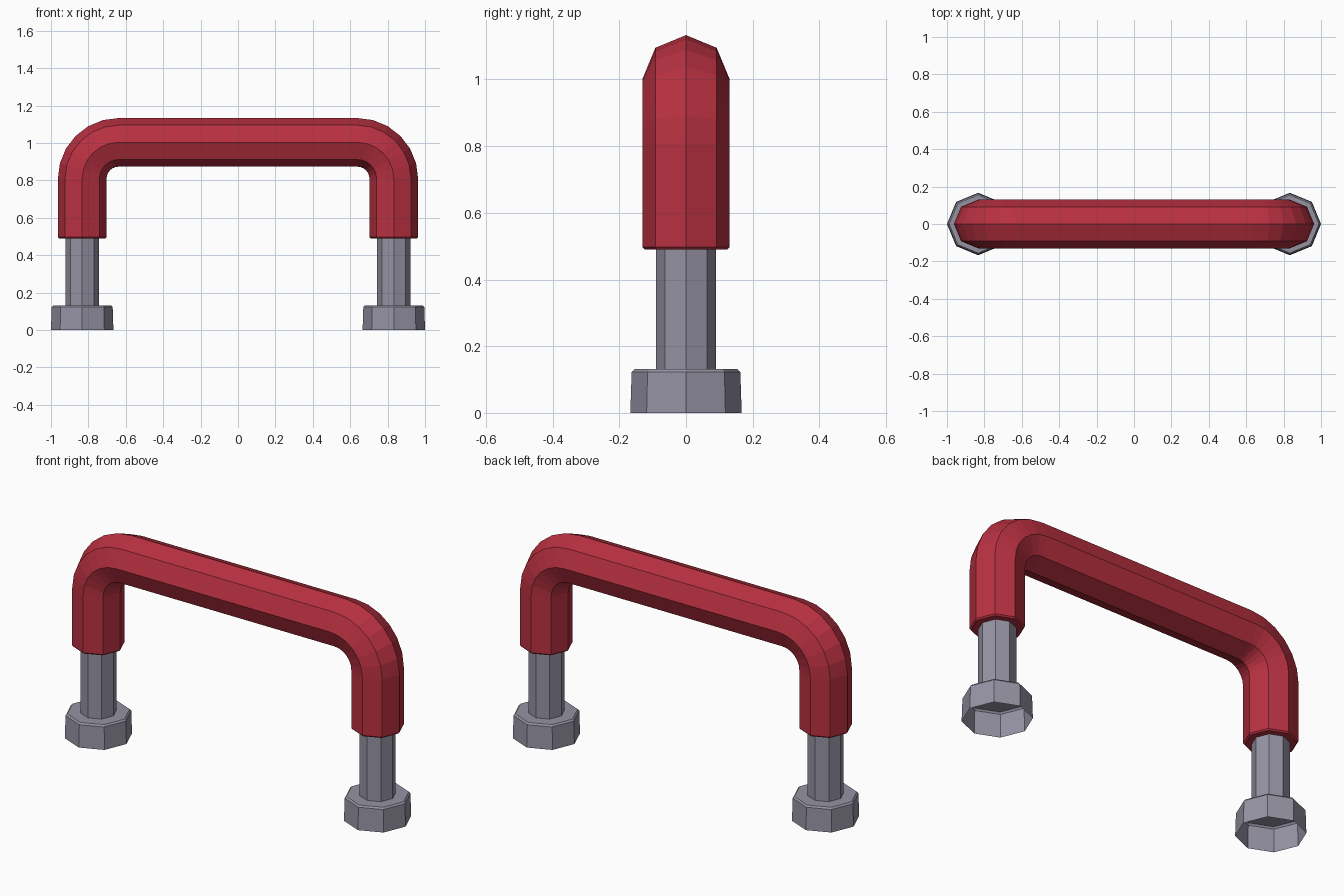
import bpy
import bmesh
from math import sin, cos, pi
from mathutils import Vector

if "Cube" in bpy.data.objects:
    bpy.data.objects.remove(bpy.data.objects["Cube"], do_unlink=True)

SIDES = 8
LEG_X = 0.833      # centre line of each leg
BAR_Z = 1.003      # centre line of the crossbar
BEND = 0.195       # bend radius of the centre line
BEND_STEPS = 6


def material(name, colour):
    mat = bpy.data.materials.new(name)
    mat.use_nodes = True
    mat.diffuse_color = (*colour, 1)
    mat.node_tree.nodes["Principled BSDF"].inputs["Base Color"].default_value = (*colour, 1)
    return mat


red = material("red grip", (0.48, 0.030, 0.052))
grey = material("grey metal", (0.305, 0.29, 0.37))


def sweep(name, stations, mat, cap_start=True):
    """Skin octagonal rings; each station is (x, z, path angle, radius)."""
    bm = bmesh.new()
    rings = []
    for x, z, angle, radius in stations:
        across = Vector((sin(angle), 0, -cos(angle)))
        depth = Vector((0, 1, 0))
        turns = [2 * pi * i / SIDES for i in range(SIDES)]
        rings.append([bm.verts.new(Vector((x, 0, z)) + radius * (across * cos(t) + depth * sin(t)))
                      for t in turns])
    for a, b in zip(rings, rings[1:]):
        for i in range(SIDES):
            j = (i + 1) % SIDES
            bm.faces.new((a[i], a[j], b[j], b[i]))
    bm.faces.new(rings[-1])
    if cap_start:
        bm.faces.new(rings[0][::-1])
    bm.normal_update()
    mesh = bpy.data.meshes.new(name)
    bm.to_mesh(mesh)
    bm.free()
    mesh.materials.append(mat)
    obj = bpy.data.objects.new(name, mesh)
    bpy.context.collection.objects.link(obj)
    return obj


# Grip: up the right leg, round both bends and down the left leg
UP = pi / 2
half = [(-LEG_X, 0.49, UP, 0.123), (-LEG_X, 0.497, UP, 0.13)]
for k in range(BEND_STEPS + 1):
    a = UP * k / BEND_STEPS
    half.append((-LEG_X + BEND * (1 - cos(a)), BAR_Z - BEND + BEND * sin(a), UP - a, 0.13))
mirrored = [(-x, z, -a, r) for x, z, a, r in reversed(half)]
sweep("grip", half + mirrored, red)

# Posts and hollow, open-bottomed feet
for side, x in (("right", -LEG_X), ("left", LEG_X)):
    sweep(side + "_post", [(x, 0.13, UP, 0.09), (x, 0.6, UP, 0.09)], grey)
    sweep(side + "_foot", [(x, 0, UP, 0.167), (x, 0.122, UP, 0.163), (x, 0.131, UP, 0.155)],
          grey, cap_start=False)
